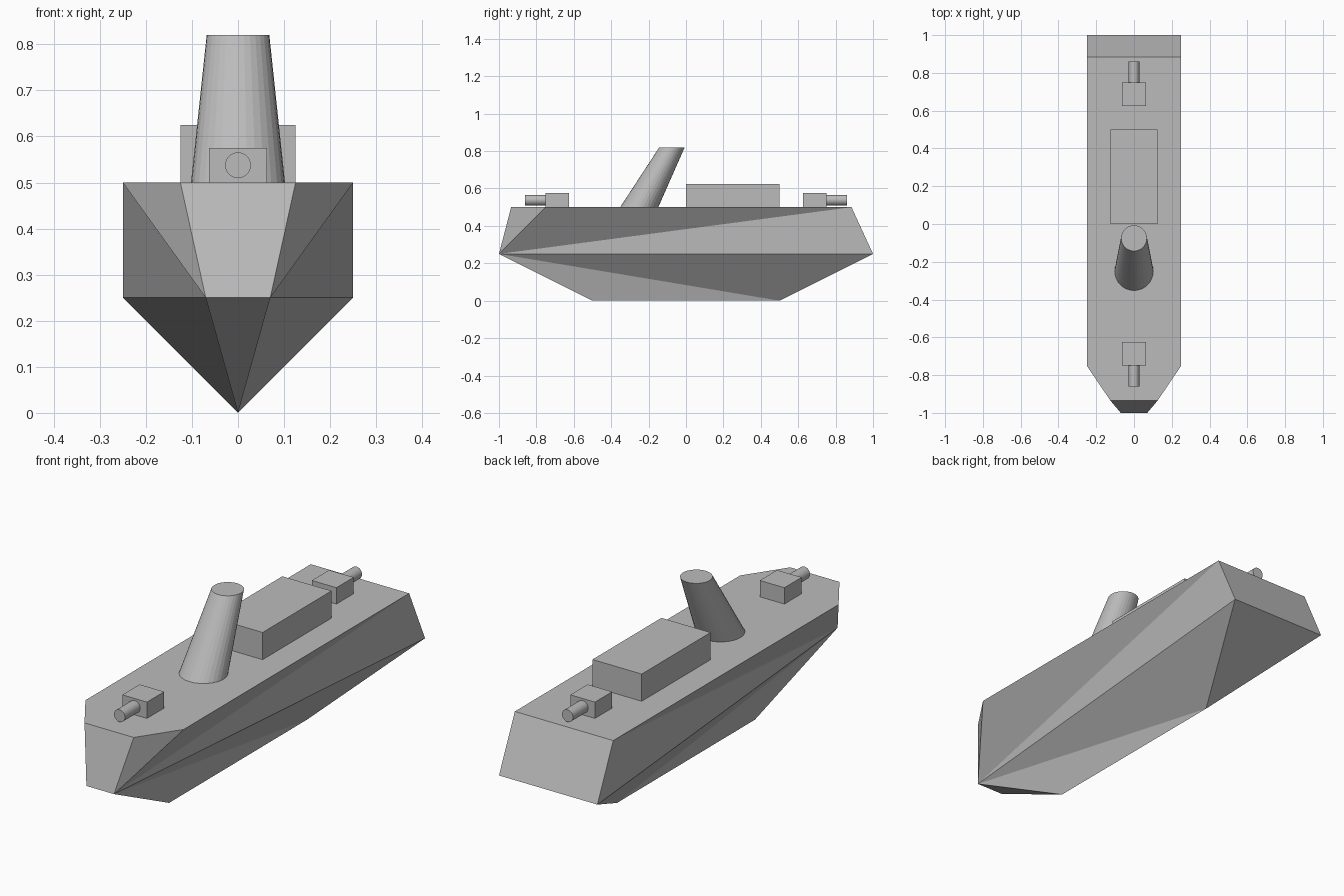
import bpy, bmesh
from math import radians
from mathutils import Matrix, Vector

if "Cube" in bpy.data.objects:
    bpy.data.objects.remove(bpy.data.objects["Cube"], do_unlink=True)

# Single painted-steel colour
grey = bpy.data.materials.new("warship grey")
grey.use_nodes = True
colour = (0.5, 0.5, 0.5, 1)
grey.diffuse_color = colour
grey.node_tree.nodes["Principled BSDF"].inputs["Base Color"].default_value = colour

DECK = 0.5
WAIST = 0.25


def finish(name, bm):
    bmesh.ops.recalc_face_normals(bm, faces=bm.faces)
    mesh = bpy.data.meshes.new(name)
    bm.to_mesh(mesh)
    bm.free()
    mesh.materials.append(grey)
    obj = bpy.data.objects.new(name, mesh)
    bpy.context.collection.objects.link(obj)
    return obj


def box(name, size, centre):
    bm = bmesh.new()
    bmesh.ops.create_cube(bm, size=1, matrix=Matrix.Translation(centre) @ Matrix.Diagonal((*size, 1)))
    return finish(name, bm)


# Hull: named corners, with the port and starboard sides mirrored
bm = bmesh.new()
keel_bow = bm.verts.new((0, -0.5, 0))
keel_stern = bm.verts.new((0, 0.5, 0))
sides = []
for s in (1, -1):
    bow = bm.verts.new((s * 0.07, -1, WAIST))
    stern = bm.verts.new((s * 0.25, 1, WAIST))
    nose = bm.verts.new((s * 0.125, -0.935, DECK))
    shoulder = bm.verts.new((s * 0.25, -0.75, DECK))
    quarter = bm.verts.new((s * 0.25, 0.885, DECK))
    for tri in ((bow, nose, shoulder), (bow, shoulder, quarter), (bow, quarter, stern),
                (bow, stern, keel_stern), (bow, keel_stern, keel_bow)):
        bm.faces.new(tri)
    sides.append((bow, stern, nose, shoulder, quarter))
(bow_l, stern_l, nose_l, shoulder_l, quarter_l), (bow_r, stern_r, nose_r, shoulder_r, quarter_r) = sides
bm.faces.new((nose_l, shoulder_l, quarter_l, quarter_r, shoulder_r, nose_r))
bm.faces.new((bow_l, nose_l, nose_r, bow_r))
bm.faces.new((bow_l, bow_r, keel_bow))
bm.faces.new((stern_l, quarter_l, quarter_r, stern_r))
bm.faces.new((stern_l, stern_r, keel_stern))
finish("hull", bm)

# Deckhouse
box("deckhouse", (0.25, 0.5, 0.125), (0, 0.25, DECK + 0.0625))

# Raked funnel: a tapered cone sheared aft, with level ends
height = 0.32
bm = bmesh.new()
bmesh.ops.create_cone(bm, cap_ends=True, segments=32, radius1=0.102, radius2=0.068,
                      depth=height, matrix=Matrix.Translation((0, -0.25, DECK + height / 2)))
for v in bm.verts:
    v.co.y += 0.175 * (v.co.z - DECK) / height
finish("funnel", bm)

# Gun turrets fore and aft
for name, d in (("front", -1), ("rear", 1)):
    box(name + "_turret", (0.125, 0.125, 0.075), (0, d * 0.6875, DECK + 0.0375))
    bm = bmesh.new()
    bmesh.ops.create_cone(bm, cap_ends=True, segments=32, radius1=0.028, radius2=0.028, depth=0.14,
                          matrix=Matrix.Translation((0, d * 0.79, DECK + 0.0375))
                          @ Matrix.Rotation(radians(90), 4, "X"))
    finish(name + "_barrel", bm)
